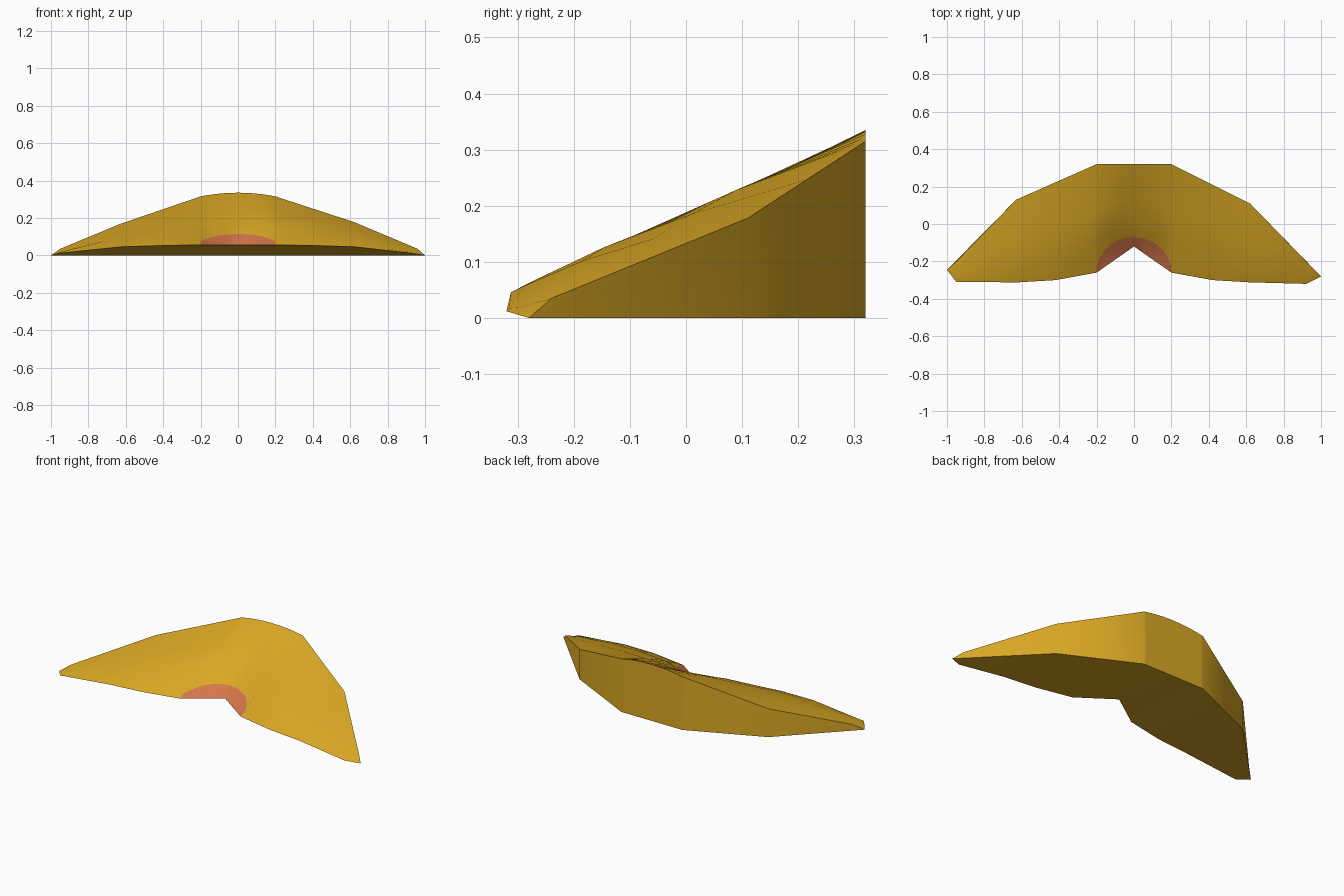
import bpy, bmesh, math
from mathutils import Vector

if "Cube" in bpy.data.objects:
    bpy.data.objects.remove(bpy.data.objects["Cube"])

def material(name, rgb):
    m = bpy.data.materials.new(name)
    m.diffuse_color = (*rgb, 1)
    m.use_nodes = True
    m.node_tree.nodes["Principled BSDF"].inputs["Base Color"].default_value = m.diffuse_color
    return m

gold = material("gold", (0.70, 0.39, 0.018))
coral = material("coral", (0.66, 0.18, 0.07))

# each column: front edge, top of back wall, bottom of back wall
def arm(sign, tip, shoulder):
    front, back, end = tip
    cols = [(front, back, end),
            ((sign * 0.62, -0.312, 0.046), shoulder, (*shoulder[:2], 0))]
    mid = (Vector(shoulder) + Vector((sign * 0.2, 0.32, 0.315))) / 2
    cols.append(((sign * 0.42, -0.3, 0.052), tuple(mid), (mid.x, mid.y, 0)))
    return cols

left = arm(-1, ((-0.95, -0.31, 0.012), (-0.95, -0.20, 0.035), (-1, -0.245, 0)),
           (-0.63, 0.13, 0.168))
right = arm(1, ((0.92, -0.32, 0.012), (0.96, -0.24, 0.035), (1, -0.28, 0)),
            (0.62, 0.11, 0.178))

# notched centre columns
centre = []
for x in (-0.2, -0.185, -0.16, -0.12, -0.06, 0, 0.06, 0.12, 0.16, 0.185, 0.2):
    a = abs(x)
    centre.append(((x, -0.12 - 0.7 * a, 0.056),
                   (x, 0.32, 0.335 - 0.5 * a * a),
                   (x, 0.32, 0)))
columns = left + centre + right[::-1]

bm = bmesh.new()
grid = []
for n, (f, b, low) in enumerate(columns):
    f, b, low = Vector(f), Vector(b), Vector(low)
    a = abs(f.x)
    pts = [f]
    # rounded inner boundary of the lip, then a gently bulged top
    if a <= 0.2:
        s = math.sqrt(max(0, 1 - (a / 0.2) ** 2))
        p = Vector((f.x, max(f.y + 0.006, -0.26 + 0.19 * s), 0.059 + 0.055 * s))
    else:
        p = f.lerp(b, 0.06) + Vector((0, 0, 0.004))
    pts.append(p)
    for t in (0.3, 0.6):
        q = f.lerp(b, t)
        end = n in (0, len(columns) - 1)
        q.z += 0 if end else 0.016 + 0.01 * max(0, 1 - a / 0.2) * (0.9 - t)
        pts.append(q)
    pts += [b, low]
    grid.append([bm.verts.new(p) for p in pts])

for c, d in zip(grid, grid[1:]):
    for i in range(6):
        j = (i + 1) % 6
        face = bm.faces.new((c[i], d[i], d[j], c[j]))
        # coral lip around the notch
        if i == 0 and max(abs(c[0].co.x), abs(d[0].co.x)) < 0.21:
            face.material_index = 1
# tip ends
bm.faces.new(grid[0])
bm.faces.new(grid[-1])
bmesh.ops.recalc_face_normals(bm, faces=bm.faces)

mesh = bpy.data.meshes.new("winged_wedge")
bm.to_mesh(mesh)
bm.free()
mesh.materials.append(gold)
mesh.materials.append(coral)
obj = bpy.data.objects.new("winged_wedge", mesh)
bpy.context.collection.objects.link(obj)
bpy.context.view_layer.objects.active = obj
obj.select_set(True)
bpy.ops.object.shade_smooth_by_angle(angle=math.radians(35))
